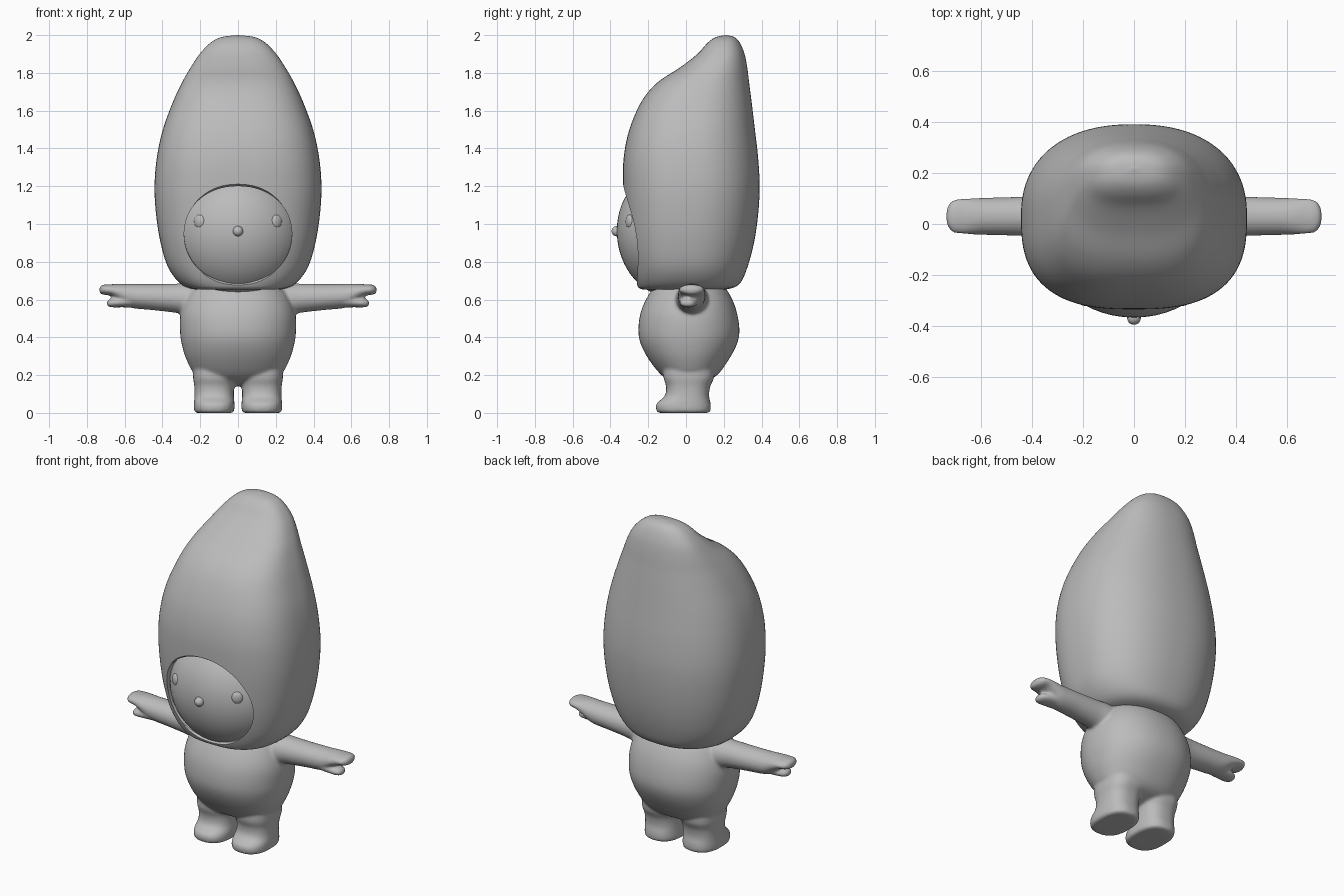
import bpy
import bmesh
from math import sin, cos, pi, radians
from mathutils import Vector, Matrix

cube = bpy.data.objects.get("Cube")
if cube:
    bpy.data.objects.remove(cube)

grey = bpy.data.materials.new("soft grey")
grey.use_nodes = True
grey.diffuse_color = (0.5, 0.5, 0.5, 1)
grey.node_tree.nodes["Principled BSDF"].inputs["Base Color"].default_value = (0.5, 0.5, 0.5, 1)


def finish(name, bm):
    bmesh.ops.recalc_face_normals(bm, faces=bm.faces)
    mesh = bpy.data.meshes.new(name)
    bm.to_mesh(mesh)
    bm.free()
    mesh.materials.append(grey)
    obj = bpy.data.objects.new(name, mesh)
    bpy.context.collection.objects.link(obj)
    return obj


def shade(obj, angle=40):
    bpy.ops.object.select_all(action="DESELECT")
    obj.select_set(True)
    bpy.context.view_layer.objects.active = obj
    bpy.ops.object.shade_smooth_by_angle(angle=radians(angle))


def spline(keys, steps):
    """Smooth curve through the key sections."""
    keys = [Vector(k) for k in keys]
    out = []
    for i in range(len(keys) - 1):
        a, b, c, d = keys[max(i - 1, 0)], keys[i], keys[i + 1], keys[min(i + 2, len(keys) - 1)]
        for s in range(steps):
            t = s / steps
            out.append(b + (c - a) * t / 2 + (a * 2 - b * 5 + c * 4 - d) * t * t / 2
                       + (b * 3 - a - c * 3 + d) * t ** 3 / 2)
    return out + [keys[-1]]


def power(value, n):
    return abs(value) ** (2 / n) * (1 if value > 0 else -1)


def loft(bm, keys, place, n_front=2, n_back=2, sides=64, steps=5):
    """Skin of rounded sections (along, centre u, half u, centre v, half v)."""
    rings = []
    for along, cu, hu, cv, hv in spline(keys, steps):
        ring = []
        for k in range(sides):
            a = 2 * pi * (k + 0.5) / sides
            n = n_front if sin(a) < 0 else n_back
            ring.append(bm.verts.new(place(along, cu + max(hu, 0.001) * power(cos(a), n),
                                           cv + max(hv, 0.001) * power(sin(a), n))))
        rings.append(ring)
    for low, high in zip(rings, rings[1:]):
        for k in range(sides):
            j = (k + 1) % sides
            bm.faces.new((low[k], low[j], high[j], high[k]))
    bm.faces.new(rings[0])
    bm.faces.new(rings[-1])


def upright(z, x, y):
    return x, y, z


def ellipsoid(name, centre, radii, turn=None):
    bm = bmesh.new()
    matrix = Matrix.Translation(centre) @ (turn or Matrix()) @ Matrix.Diagonal((*radii, 1))
    bmesh.ops.create_uvsphere(bm, u_segments=48, v_segments=32, radius=1, matrix=matrix)
    obj = finish(name, bm)
    shade(obj)
    return obj


# Tall hood leaning back to a soft tip: (z, half width, front y, back y)
hood_rows = [
    (0.66, 0.0, 0.0, 0.0), (0.655, 0.14, -0.15, 0.13), (0.655, 0.235, -0.235, 0.22),
    (0.685, 0.305, -0.262, 0.285), (0.77, 0.37, -0.285, 0.325), (0.9, 0.41, -0.31, 0.36),
    (1.05, 0.434, -0.325, 0.382), (1.2, 0.442, -0.333, 0.39), (1.35, 0.43, -0.33, 0.382),
    (1.5, 0.398, -0.3, 0.365), (1.65, 0.343, -0.235, 0.347), (1.75, 0.296, -0.15, 0.334),
    (1.83, 0.25, -0.03, 0.324), (1.9, 0.203, 0.06, 0.31), (1.96, 0.145, 0.115, 0.285),
    (1.99, 0.085, 0.16, 0.255), (2.0, 0.0, 0.215, 0.215)]
bm = bmesh.new()
loft(bm, [(z, 0, w, (f + b) / 2, (b - f) / 2) for z, w, f, b in hood_rows],
     upright, 2.7, 2.3, sides=96)
hood = finish("hood", bm)

# Flared cutter for the face opening, tilted with the face
tilt = Matrix.Rotation(radians(7.4), 4, "X")
frame = Matrix.Translation((0, -0.27, 0.945)) @ tilt
flare = [(0.1, 1), (0.0, 1), (-0.012, 1.01), (-0.025, 1.04), (-0.036, 1.09), (-0.045, 1.18), (-0.2, 1.22)]
bm = bmesh.new()
loft(bm, [(d, 0, 0.285 * s, 0, 0.258 * s) for d, s in flare],
     lambda d, x, z: frame @ Vector((x, d, z)), 2.1, 2.1, sides=96, steps=2)
cutter = finish("opening_cutter", bm)
cutter.hide_render = True
cut = hood.modifiers.new("opening", "BOOLEAN")
cut.operation = "DIFFERENCE"
cut.object = cutter
bpy.context.view_layer.objects.active = hood
bpy.ops.object.modifier_apply(modifier=cut.name)
bpy.data.objects.remove(cutter)
shade(hood, 50)

# Face with nose and eyes
ellipsoid("face", (0, -0.1, 0.945), (0.335, 0.265, 0.33), tilt)
ellipsoid("nose", (0, -0.367, 0.962), (0.027, 0.027, 0.027))
for side, label in ((1, "left"), (-1, "right")):
    ellipsoid(label + "_eye", (side * 0.203, -0.298, 1.013), (0.032, 0.018, 0.036),
              Matrix.Rotation(side * radians(30), 4, "Z"))

# Body, limbs and hands blended into one soft skin
bm = bmesh.new()
torso_rows = [
    (0.14, 0.0, 0.0, 0.0), (0.165, 0.15, -0.07, 0.09), (0.2, 0.225, -0.13, 0.165),
    (0.28, 0.272, -0.195, 0.225), (0.36, 0.297, -0.238, 0.268), (0.43, 0.307, -0.252, 0.283),
    (0.52, 0.305, -0.243, 0.272), (0.6, 0.28, -0.212, 0.245), (0.67, 0.23, -0.165, 0.2),
    (0.73, 0.12, -0.09, 0.12), (0.74, 0.0, 0.0, 0.0)]
loft(bm, [(z, 0, w, (f + b) / 2, (b - f) / 2) for z, w, f, b in torso_rows], upright, 2.2, 2.2)

leg_rows = [
    (0.0, 0.0, -0.01, -0.01), (0.0, 0.09, -0.135, 0.11), (0.015, 0.106, -0.157, 0.13),
    (0.05, 0.107, -0.155, 0.13), (0.09, 0.104, -0.112, 0.122), (0.14, 0.105, -0.105, 0.128),
    (0.2, 0.112, -0.12, 0.15), (0.3, 0.1, -0.1, 0.13), (0.34, 0.0, 0.0, 0.0)]
arm_keys = [
    (0.1, 0.03, 0.0, 0.6, 0.0), (0.12, 0.03, 0.07, 0.6, 0.06), (0.24, 0.03, 0.088, 0.598, 0.087),
    (0.33, 0.03, 0.08, 0.607, 0.077), (0.45, 0.03, 0.076, 0.613, 0.069), (0.57, 0.03, 0.073, 0.62, 0.063),
    (0.625, 0.03, 0.071, 0.637, 0.047), (0.67, 0.03, 0.069, 0.65, 0.031),
    (0.71, 0.03, 0.062, 0.652, 0.027), (0.73, 0.03, 0.035, 0.651, 0.018), (0.735, 0.03, 0.0, 0.65, 0.0)]
thumb_keys = [
    (0.52, 0.02, 0.0, 0.6, 0.0), (0.54, 0.02, 0.05, 0.598, 0.036), (0.62, 0.015, 0.05, 0.586, 0.027),
    (0.67, 0.01, 0.042, 0.582, 0.023), (0.69, 0.01, 0.026, 0.58, 0.015), (0.697, 0.01, 0.0, 0.58, 0.0)]
for side in (1, -1):
    loft(bm, [(z, side * 0.126, w, (f + b) / 2, (b - f) / 2) for z, w, f, b in leg_rows],
         upright, 2.5, 2.5)
    for keys in (arm_keys, thumb_keys):
        loft(bm, keys, lambda x, y, z: (side * x, y, z))
body = finish("body", bm)
blend = body.modifiers.new("blend", "REMESH")
blend.mode = "VOXEL"
blend.voxel_size = 0.008
blend.use_smooth_shade = True
soften = body.modifiers.new("soften", "SMOOTH")
soften.factor = 0.5
soften.iterations = 8
